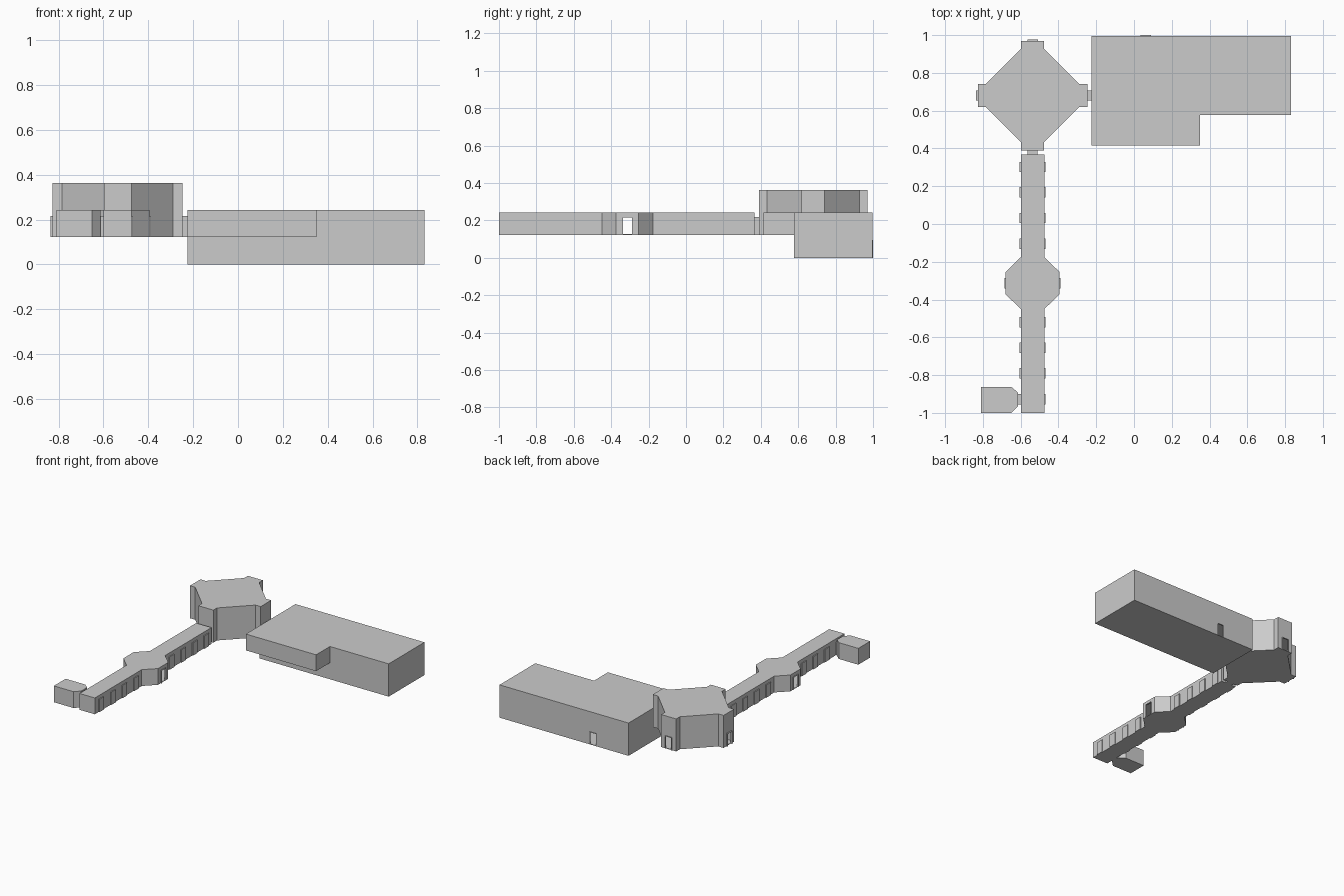
import bpy, bmesh
from mathutils import Vector

cube = bpy.data.objects.get("Cube")
if cube:
    bpy.data.objects.remove(cube, do_unlink=True)

grey = bpy.data.materials.new("light grey")
grey.use_nodes = True
COLOR = (0.6, 0.6, 0.6, 1)
grey.diffuse_color = COLOR
grey.node_tree.nodes["Principled BSDF"].inputs["Base Color"].default_value = COLOR

FLOOR, ROOF, HALL_TOP = 0.122, 0.243, 0.363   # storey heights
DOOR_W, DOOR_H, WALL = 0.055, 0.095, 0.004


def prism(name, outline, z0, z1):
    """Extrude a flat outline upward between two heights."""
    bm = bmesh.new()
    face = bm.faces.new([bm.verts.new((x, y, z0)) for x, y in outline])
    top = bmesh.ops.extrude_face_region(bm, geom=[face])["geom"]
    bmesh.ops.translate(bm, vec=(0, 0, z1 - z0),
                        verts=[v for v in top if isinstance(v, bmesh.types.BMVert)])
    bmesh.ops.recalc_face_normals(bm, faces=bm.faces)
    mesh = bpy.data.meshes.new(name)
    bm.to_mesh(mesh)
    bm.free()
    mesh.materials.append(grey)
    obj = bpy.data.objects.new(name, mesh)
    bpy.context.collection.objects.link(obj)
    return obj


def box(name, x0, x1, y0, y1, z0, z1):
    return prism(name, [(x0, y0), (x1, y0), (x1, y1), (x0, y1)], z0, z1)


def bake(obj):
    """Apply all modifiers."""
    bpy.context.view_layer.update()
    deps = bpy.context.evaluated_depsgraph_get()
    mesh = bpy.data.meshes.new_from_object(obj.evaluated_get(deps))
    obj.modifiers.clear()
    obj.data = mesh


def hollow(obj):
    mod = obj.modifiers.new("walls", "SOLIDIFY")
    mod.thickness, mod.offset, mod.use_even_offset = WALL, -1, True
    bake(obj)


def combine(obj, other, operation):
    mod = obj.modifiers.new("combine", "BOOLEAN")
    mod.operation, mod.solver, mod.object = operation, "EXACT", other
    bake(obj)
    bpy.data.objects.remove(other, do_unlink=True)


def doorway(obj, name, x, y, z, normal, depth):
    """Cut an open doorway in a hollow room and add a thin frame around it."""
    n = Vector(normal)
    side = Vector((-n.y, n.x))

    def bar(label, a, b, near, far, z0, z1):
        p = Vector((x, y))
        pts = [p + side * s + n * d for s, d in ((a, near), (b, near), (b, far), (a, far))]
        return prism(label, [tuple(q) for q in pts], z0, z1)

    h, t = DOOR_W / 2, 0.003
    cutter = bar("cutter", t - h, h - t, -0.012, 0.012, z + WALL, z + DOOR_H - t)
    combine(obj, cutter, "DIFFERENCE")
    bar(name + "_jamb_a", -h, t - h, 0, depth, z, z + DOOR_H)
    bar(name + "_jamb_b", h - t, h, 0, depth, z, z + DOOR_H)
    bar(name + "_lintel", t - h, h - t, 0, depth, z + DOOR_H - t, z + DOOR_H)


def cross_outline(cx, cy, reach, corner, half):
    """Diamond with four squared-off arms."""
    quarter = [(reach, -half), (reach, half), (corner, half), (half, corner)]
    pts = []
    for _ in range(4):
        pts += quarter
        quarter = [(-y, x) for x, y in quarter]
    return [(cx + x, cy + y) for x, y in pts]


# Tall central hall with open doors on two arms
CX, CY = -0.537, 0.68
hall = prism("hall", cross_outline(CX, CY, 0.29, 0.247, 0.0615), FLOOR, HALL_TOP)
hollow(hall)
doorway(hall, "hall_side_door", CX - 0.29, CY, FLOOR, (-1, 0), 0.01)
doorway(hall, "hall_back_door", CX, CY + 0.29, FLOOR, (0, 1), 0.006)

# Large block with an upper storey overhanging at the front
block = box("large_block", -0.226, 0.832, 0.577, 0.996, 0, ROOF)
combine(block, box("overhang", -0.226, 0.35, 0.415, 0.6, FLOOR, ROOF), "UNION")
hollow(block)
doorway(block, "block_back_door", 0.063, 0.996, 0, (0, 1), 0.004)

# Long wing with a wider rotunda in the middle
W, R = 0.0625, 0.142
MID = -0.313
right = [(W, -1.0), (W, MID - 0.137), (R, MID - 0.06),
         (R, MID + 0.06), (W, MID + 0.137), (W, 0.367)]
left = [(-x, y) for x, y in reversed(right)]
wing = prism("wing", [(CX + x, y) for x, y in right + left], FLOOR, ROOF)
hollow(wing)
for label, s in (("left", 1), ("right", -1)):
    doorway(wing, "rotunda_door_" + label, CX + s * R, MID, FLOOR, (s, 0), 0.006)

# Closed doors along both sides of the wing
for i, y in enumerate((0.302, 0.168, 0.032, -0.104, -0.52, -0.656, -0.79, -0.927)):
    for label, s in (("left", 1), ("right", -1)):
        if s < 0 and y < -0.9:
            continue
        a, b = sorted((CX + s * W, CX + s * (W + 0.006)))
        box(f"wing_door_{label}_{i}", a, b, y - DOOR_W / 2, y + DOOR_W / 2,
            FLOOR, FLOOR + DOOR_H)

# Small end room with two chamfered corners
prism("end_room", [(-0.81, -1.0), (-0.65, -1.0), (-0.613, -0.963), (-0.613, -0.893),
                   (-0.65, -0.862), (-0.81, -0.862)], FLOOR, ROOF)

# Short links between the parts
TOP = FLOOR + DOOR_H
box("end_room_link", -0.614, -0.599, -0.955, -0.9, FLOOR, TOP)
box("wing_link", CX - 0.027, CX + 0.027, 0.366, 0.391, FLOOR, TOP)
box("block_link", -0.248, -0.225, CY - 0.027, CY + 0.027, FLOOR, TOP)
